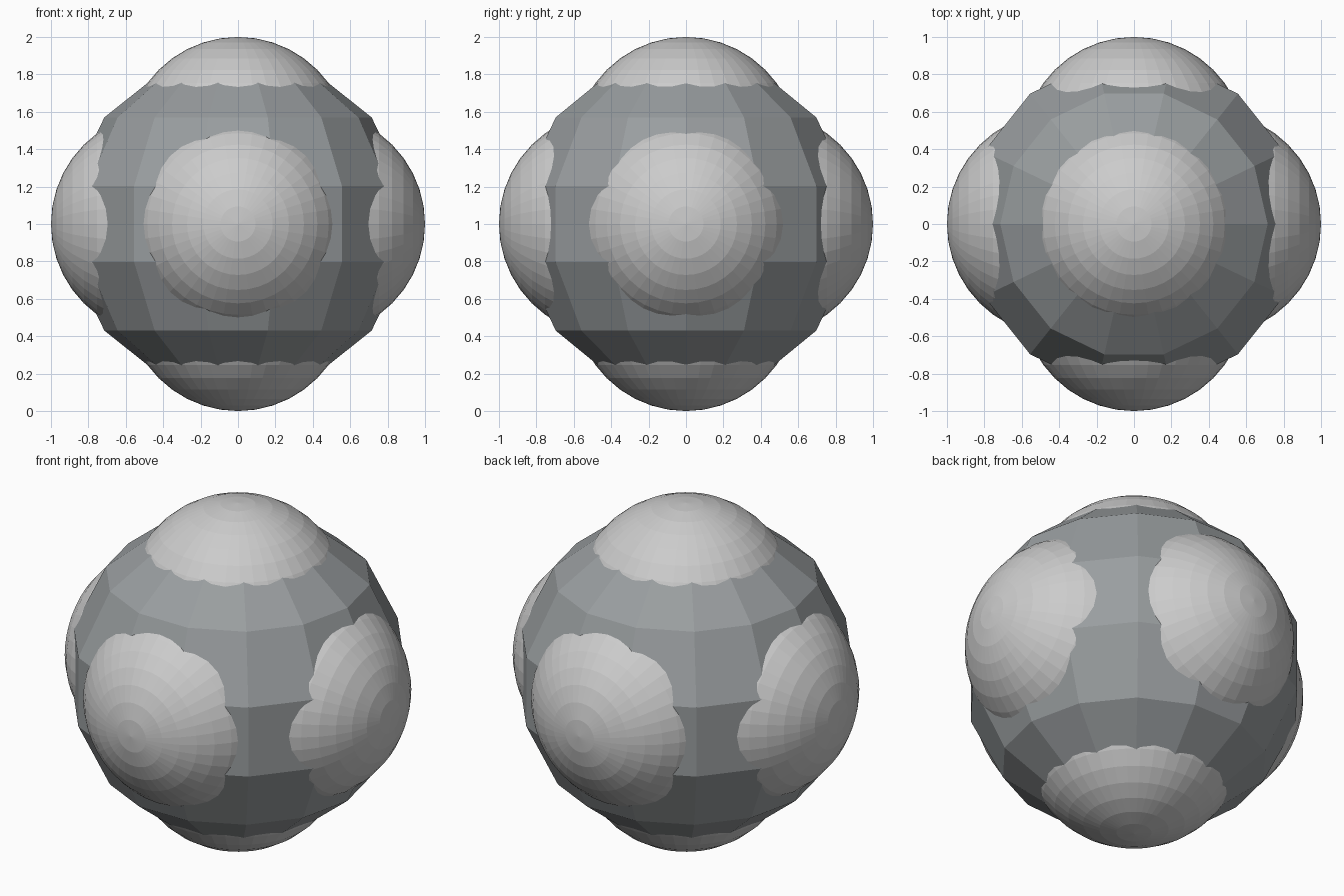
import bpy, bmesh
from math import pi
from mathutils import Matrix, Vector

if "Cube" in bpy.data.objects:
    bpy.data.objects.remove(bpy.data.objects["Cube"])

CENTRE = Vector((0, 0, 1))
BODY_R, KNOB_R, KNOB_OFFSET = 0.914, 0.6, 0.4


def sphere(name, segments, rings, radius, location, rotation):
    """Flat-shaded UV sphere with its pole turned to the given rotation."""
    bm = bmesh.new()
    bmesh.ops.create_uvsphere(bm, u_segments=segments, v_segments=rings,
                              radius=radius, matrix=rotation)
    mesh = bpy.data.meshes.new(name)
    bm.to_mesh(mesh)
    bm.free()
    obj = bpy.data.objects.new(name, mesh)
    obj.location = location
    bpy.context.collection.objects.link(obj)
    return obj


# Coarse central ball, a meridian vertex on the x axis
body = sphere("core_ball", 14, 7, BODY_R, CENTRE, Matrix.Rotation(pi / 2, 4, 'Z'))
dark = bpy.data.materials.new("dark_grey")
dark.diffuse_color = (0.32, 0.34, 0.35, 1)
dark.use_nodes = True
dark.node_tree.nodes["Principled BSDF"].inputs["Base Color"].default_value = dark.diffuse_color
body.data.materials.append(dark)

# Six finer knobs bulging out along the axes
directions = {
    "right": (1, 0, 0), "left": (-1, 0, 0),
    "back": (0, 1, 0), "front": (0, -1, 0),
    "top": (0, 0, 1), "bottom": (0, 0, -1),
}
for side, axis in directions.items():
    d = Vector(axis)
    turn = d.to_track_quat('Z', 'Y').to_matrix().to_4x4()
    sphere(side + "_knob", 40, 20, KNOB_R, CENTRE + d * KNOB_OFFSET, turn)
